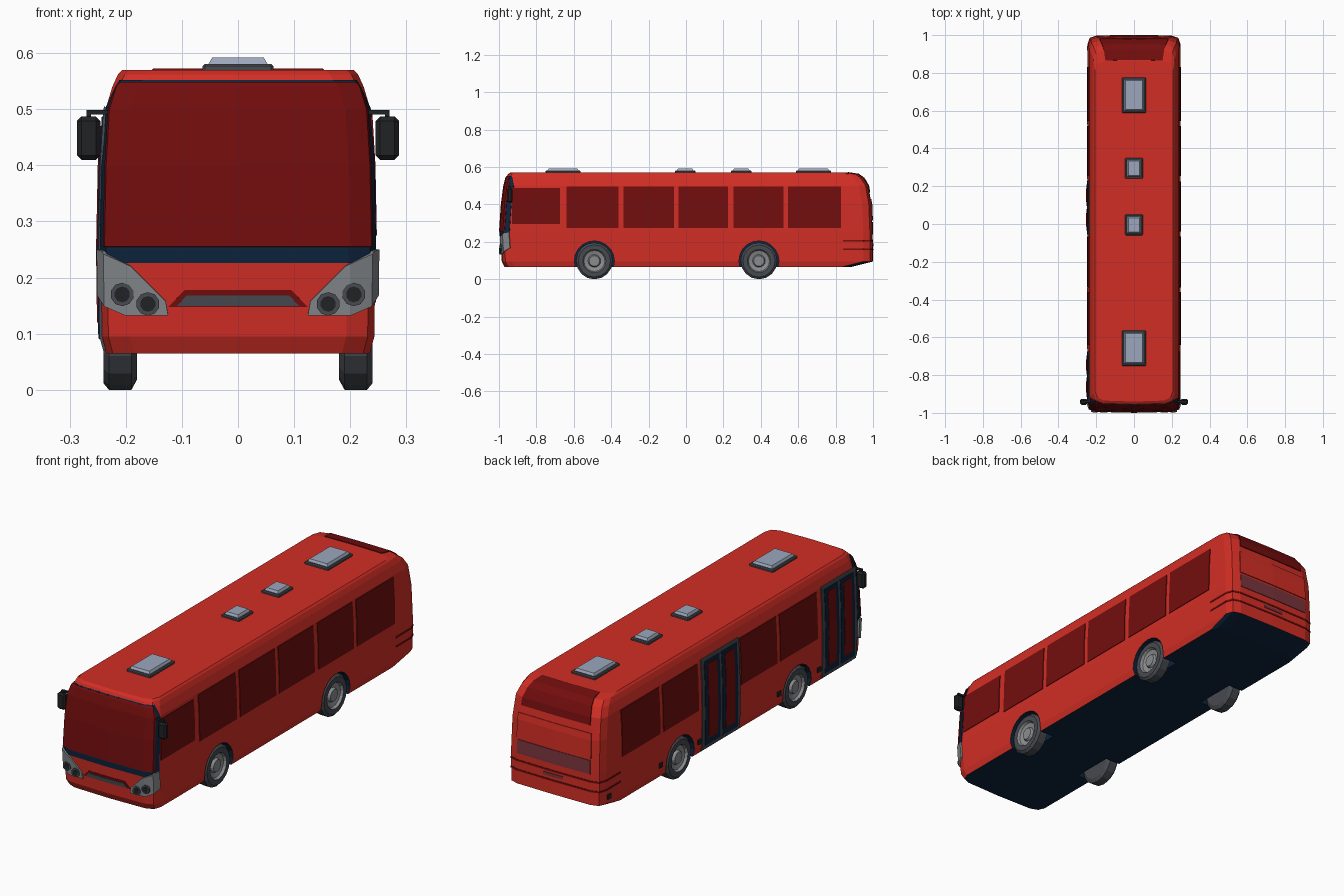
import bpy, bmesh, math
from mathutils import Vector, Matrix

if "Cube" in bpy.data.objects:
    bpy.data.objects.remove(bpy.data.objects["Cube"])

def mat(name, *c):
    m = bpy.data.materials.new(name)
    m.diffuse_color = (*c, 1)
    m.use_nodes = True
    m.node_tree.nodes["Principled BSDF"].inputs["Base Color"].default_value = m.diffuse_color
    return m

RED = mat("bus_red", .64, .027, .018)
GLASS = mat("dark_red_glass", .17, .004, .004)
NAVY = mat("dark_navy", .004, .017, .046)
LAMP = mat("headlight_grey", .23, .245, .26)
HATCH = mat("pale_blue_grey", .33, .39, .50)
DARK = mat("dark_grey", .062, .068, .08)
HUB = mat("hub_grey", .26, .265, .275)
BLACK = mat("black", .015, .016, .018)
MAROON = mat("dusty_maroon", .19, .035, .045)

# Body levels: z, half width, front y, rear y
LEVELS = [(.065, .235, -.97, .88), (.095, .243, -.985, 1.0), (.25, .245, -.995, .998),
          (.40, .242, -.985, .992), (.50, .236, -.972, .975), (.54, .224, -.962, .95),
          (.562, .214, -.952, .92), (.57, .206, -.94, .865)]
BREAKS = [0, .19, .225, .265]      # distance along the body from its centre line

def level(z):
    z = min(max(z, LEVELS[0][0]), LEVELS[-1][0])
    for a, b in zip(LEVELS, LEVELS[1:]):
        if z <= b[0]:
            t = (z - a[0]) / (b[0] - a[0])
            return [p + (q - p) * t for p, q in zip(a, b)][1:]

def front_pts(w, f):
    return [(0, f), (w - .05, f + .005), (w - .012, f + .02), (w, f + .055)]

def rear_pts(w, r):
    return [(0, r), (w - .05, r - .003), (w - .012, r - .015), (w, r - .05)]

def along(pts, u):
    s, u = (1 if u >= 0 else -1), min(abs(u), BREAKS[-1])
    for i in range(3):
        if u <= BREAKS[i + 1]:
            t = (u - BREAKS[i]) / (BREAKS[i + 1] - BREAKS[i])
            a, b = pts[i], pts[i + 1]
            return s * (a[0] + (b[0] - a[0]) * t), a[1] + (b[1] - a[1]) * t

# Maps from flat (u, z) onto the body skin
def front(u, z, o):
    w, f, r = level(z)
    return Vector((*along(front_pts(w + o, f - o), u), z))

def rear(u, z, o):
    w, f, r = level(z)
    return Vector((*along(rear_pts(w + o, r + o), u), z + o * .6 * (z > .5)))

def right(u, z, o):
    return Vector((level(z)[0] + o, u, z))

def left(u, z, o):
    return Vector((-level(z)[0] - o, u, z))

OUT = {front: (0, -1, 0), rear: (0, 1, .3), right: (1, 0, 0), left: (-1, 0, 0)}

def finish(name, bm, *mats):
    me = bpy.data.meshes.new(name)
    bm.to_mesh(me)
    bm.free()
    ob = bpy.data.objects.new(name, me)
    for m in mats:
        me.materials.append(m)
    bpy.context.collection.objects.link(ob)
    return ob

def plate(name, pts, skin, m, off=.003):
    """Thin plate that follows the body skin."""
    bm = bmesh.new()
    bm.faces.new([bm.verts.new((u, 0, z)) for u, z in pts])
    bmesh.ops.triangulate(bm, faces=bm.faces[:])
    cuts = [((0, 0, l[0]), (0, 0, 1)) for l in LEVELS]
    if skin in (front, rear):
        cuts += [((s * b, 0, 0), (1, 0, 0)) for b in BREAKS for s in (-1, 1)]
    for co, no in cuts:
        bmesh.ops.bisect_plane(bm, geom=bm.verts[:] + bm.edges[:] + bm.faces[:],
                               dist=1e-5, plane_co=co, plane_no=no)
    for v in bm.verts:
        v.co = skin(v.co.x, v.co.z, off)
    bm.normal_update()
    if sum((f.normal * f.calc_area() for f in bm.faces), Vector()).dot(Vector(OUT[skin])) < 0:
        bmesh.ops.reverse_faces(bm, faces=bm.faces[:])
    ob = finish(name, bm, m)
    sol = ob.modifiers.new("thickness", 'SOLIDIFY')
    sol.thickness, sol.offset = off + .001, -1
    return ob

def rect(a, b, c, d):
    return [(a, c), (b, c), (b, d), (a, d)]

def box(name, lo, hi, m, bevel=0):
    bm = bmesh.new()
    bmesh.ops.create_cube(bm, size=1)
    for v in bm.verts:
        v.co = [l + (h - l) * (c + .5) for l, h, c in zip(lo, hi, v.co)]
    if bevel:
        bmesh.ops.bevel(bm, geom=bm.edges[:], offset=bevel, segments=1, affect='EDGES')
    return finish(name, bm, m)

def cylinder(name, r, depth, axis, loc, m, n=16):
    bm = bmesh.new()
    bmesh.ops.create_cone(bm, cap_ends=True, segments=n, radius1=r, radius2=r, depth=depth,
                          matrix=Matrix.Translation(loc) @ Matrix.Rotation(math.pi / 2, 4, axis))
    return finish(name, bm, m)

# Body shell lofted through the levels
bm = bmesh.new()
rings = []
for z, w, f, r in LEVELS:
    half = front_pts(w, f) + rear_pts(w, r)[::-1]
    loop = half + [(-x, y) for x, y in half[-2:0:-1]]
    rings.append([bm.verts.new((x, y, z)) for x, y in loop])
for a, b in zip(rings, rings[1:]):
    for i in range(len(a)):
        j = (i + 1) % len(a)
        bm.faces.new((a[i], a[j], b[j], b[i]))
bm.faces.new(rings[0][::-1])
bm.faces.new(rings[-1])
bm.normal_update()
for f in bm.faces:
    f.material_index = int(f.normal.z < -.8)      # underside
body = finish("bus_body", bm, RED, NAVY)

# Wheel wells cut out of the body
AXLES = (-.49, .39)
for y in AXLES:
    for s in (-1, 1):
        cut = cylinder("well_cutter", .107, .14, 'Y', (s * .23, y, .098), RED, 20)
        cut.data.materials.append(NAVY)
        for p in cut.data.polygons:
            p.material_index = 1
        cut.hide_render = True
        mod = body.modifiers.new("well", 'BOOLEAN')
        mod.operation, mod.solver, mod.object = 'DIFFERENCE', 'EXACT', cut
        bpy.context.view_layer.objects.active = body
        bpy.ops.object.modifier_apply(modifier=mod.name)
        bpy.data.objects.remove(cut)

# Wheels: lathed profile of (x, radius), hub coloured by radius
PROFILE = [(.18, 0), (.18, .08), (.19, .098), (.23, .098), (.24, .086), (.24, .062),
           (.228, .056), (.222, .034), (.234, .028), (.234, 0)]
for y in AXLES:
    for s in (-1, 1):
        bm = bmesh.new()
        vs = [bm.verts.new((s * x, 0, -r)) for x, r in PROFILE]
        es = [bm.edges.new(p) for p in zip(vs, vs[1:])]
        bmesh.ops.spin(bm, geom=vs + es, cent=(0, 0, 0), axis=(1, 0, 0),
                       angle=2 * math.pi, steps=16, use_duplicate=False)
        bmesh.ops.remove_doubles(bm, verts=bm.verts[:], dist=1e-4)
        bmesh.ops.recalc_face_normals(bm, faces=bm.faces[:])
        for f in bm.faces:
            c = f.calc_center_median()
            f.material_index = int(abs(c.x) > .2 and math.hypot(c.y, c.z) < .061)
        finish("wheel", bm, DARK, HUB).location = (0, y, .098)

# Side windows
BAYS = [(-.335, -.065), (-.64, -.36), (.255, .52), (.545, .83)]
for a, b in BAYS + [(-.04, .225)]:
    plate("right_window", rect(a, b, .275, .495), right, GLASS)
plate("driver_window", rect(-.93, -.675, .295, .487), right, GLASS)
for a, b in BAYS:
    plate("left_window", rect(a, b, .275, .495), left, GLASS)

# Passenger doors on the left
for a, b in ((-.935, -.675), (-.055, .23)):
    plate("door_frame", rect(a, b, .07, .505), left, DARK, .004)
    mid = (a + b) / 2
    for c, d in ((a + .02, mid - .008), (mid + .008, b - .02)):
        plate("door_leaf", rect(c, d, .09, .487), left, NAVY, .006)
        plate("door_glass", rect(c + .022, d - .022, .12, .47), left, GLASS, .008)

# Side marker lamps
for y in (-.65, -.35, .25, .54, .93):
    plate("side_marker", rect(y - .012, y + .012, .113, .135), left, BLACK, .006)

# Windscreen, surround and front grille
plate("windscreen_surround", [(-.263, .25), (-.2, .226), (.2, .226), (.263, .25),
      (.263, .5), (.235, .552), (-.235, .552), (-.263, .5)], front, NAVY, .002)
plate("windscreen", [(-.235, .255), (.235, .255), (.235, .52), (.222, .549),
      (-.222, .549), (-.235, .52)], front, GLASS, .005)
plate("grille_surround", [(-.12, .148), (.12, .148), (.092, .178), (-.092, .178)],
      front, GLASS, .002)
plate("grille_slot", [(-.105, .149), (.105, .149), (.088, .168), (-.088, .168)],
      front, DARK, .004)

# Headlights wrapping the front corners
for s in (-1, 1):
    pts = [(.265, .25), (.235, .247), (.18, .22), (.122, .158), (.118, .132),
           (.19, .132), (.265, .168)]
    plate("headlight", [(s * u, z) for u, z in pts], front, LAMP, .007)
    for u, z in ((.195, .17), (.152, .153)):
        p = front(s * u, z, .007)
        cylinder("lamp_ring", .021, .01, 'X', p, DARK, 10)
        cylinder("lamp_bulb", .014, .014, 'X', p, BLACK, 10)

# Rear window, engine panel and bumper lines
plate("rear_window", rect(-.18, .18, .465, .57), rear, GLASS, .004)
plate("rear_panel", rect(-.188, .188, .315, .43), rear, RED, .004)
plate("engine_grille", rect(-.185, .185, .24, .305), rear, MAROON)
plate("number_plate_recess", rect(-.05, .05, .178, .192), rear, MAROON)
for z in (.16, .205):
    plate("rear_bumper_line", rect(-.265, .265, z - .004, z + .004), rear, GLASS, .002)
    for skin in (left, right):
        plate("side_bumper_line", rect(.84, .95, z - .004, z + .004), skin, GLASS, .002)

# Roof hatches: dark base with a tapered pale lid
for y, hx, hy in ((-.657, .063, .094), (-.005, .047, .055), (.295, .047, .055), (.682, .063, .094)):
    box("hatch_base", (-hx, y - hy, .565), (hx, y + hy, .581), DARK, .004)
    lid = box("hatch_lid", (-hx + .007, y - hy + .007, .575), (hx - .007, y + hy - .007, .592), HATCH)
    for v in lid.data.vertices:
        if v.co.z > .58:
            v.co.x -= math.copysign(.01, v.co.x)
            v.co.y -= math.copysign(.01, v.co.y - y)

# Wing mirrors
for s in (-1, 1):
    def span(a, b):
        return sorted((s * a, s * b))
    x0, x1 = span(.22, .27)
    box("mirror_arm", (x0, -.945, .491), (x1, -.935, .499), BLACK)
    x0, x1 = span(.262, .27)
    box("mirror_stem", (x0, -.945, .48), (x1, -.935, .499), BLACK)
    x0, x1 = span(.245, .287)
    box("mirror_head", (x0, -.957, .41), (x1, -.927, .487), BLACK, .008)
